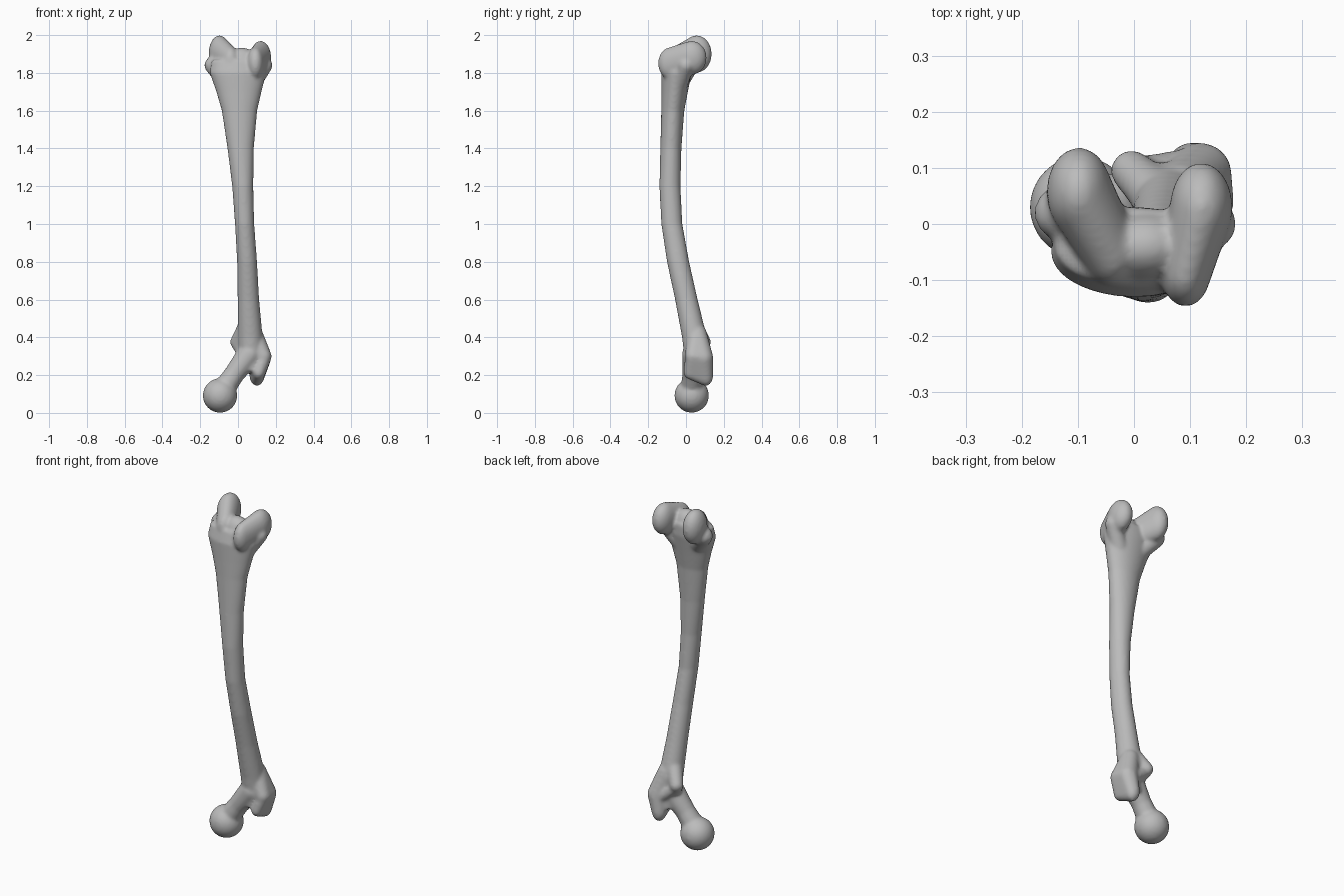
import bpy, bmesh, math
from mathutils import Matrix, Vector

cube = bpy.data.objects.get("Cube")
if cube:
    bpy.data.objects.remove(cube, do_unlink=True)

bone = bpy.data.materials.new("bone_grey")
bone.use_nodes = True
COLOUR = (0.5, 0.5, 0.5, 1)
bone.diffuse_color = COLOUR
bone.node_tree.nodes["Principled BSDF"].inputs["Base Color"].default_value = COLOUR

body = bmesh.new()


def merge(part):
    """Add a closed part to the bone body."""
    bmesh.ops.recalc_face_normals(part, faces=part.faces)
    mesh = bpy.data.meshes.new("part")
    part.to_mesh(mesh)
    part.free()
    body.from_mesh(mesh)
    bpy.data.meshes.remove(mesh)


def swell(*balls):
    """Convex skin stretched around ellipsoids given as (centre, radii)."""
    part = bmesh.new()
    for centre, radii in balls:
        if not isinstance(radii, tuple):
            radii = (radii,) * 3
        bmesh.ops.create_icosphere(part, subdivisions=3, radius=1,
                                   matrix=Matrix.LocRotScale(Vector(centre), None, Vector(radii)))
    hull = bmesh.ops.convex_hull(part, input=part.verts)
    junk = set(hull["geom_interior"]) | set(hull["geom_unused"])
    bmesh.ops.delete(part, geom=[v for v in junk if isinstance(v, bmesh.types.BMVert)], context='VERTS')
    hull_faces = set(f for f in hull["geom"] if isinstance(f, bmesh.types.BMFace) and f.is_valid)
    stray = [f for f in part.faces if f not in hull_faces]
    bmesh.ops.delete(part, geom=stray, context='FACES')
    merge(part)


def loft(sections, sides=32):
    """Elliptical rings (z, x, y, rx, ry) bridged and capped."""
    part = bmesh.new()
    rings = []
    for z, x, y, rx, ry in sections:
        angles = [math.tau * i / sides for i in range(sides)]
        rings.append([part.verts.new((x + rx * math.cos(a), y + ry * math.sin(a), z)) for a in angles])
    for low, high in zip(rings, rings[1:]):
        for i in range(sides):
            j = (i + 1) % sides
            part.faces.new((low[i], low[j], high[j], high[i]))
    part.faces.new(rings[0][::-1])
    part.faces.new(rings[-1])
    merge(part)


# Bowed shaft, flaring at the top
loft([(0.22, .07, .055, .06, .055), (0.4, .065, .045, .066, .066),
      (0.6, .055, .002, .057, .06), (0.8, .048, -.042, .053, .059),
      (1.0, .035, -.075, .051, .056), (1.2, .025, -.085, .056, .056),
      (1.4, .014, -.08, .07, .056), (1.6, .008, -.07, .094, .061),
      (1.7, .005, -.06, .12, .07), (1.8, 0, -.05, .15, .08),
      (1.87, 0, -.04, .14, .07)])

# Inner knuckle, outer knuckle and the saddle between them
swell(((-.098, .057, 1.9), (.058, .08, .1)), ((-.04, -.05, 1.86), (.05, .062, .08)))
swell(((-.13, .02, 1.84), .048), ((-.06, -.03, 1.76), .05))
swell(((.12, .03, 1.88), (.056, .08, .09)), ((.092, -.085, 1.85), (.045, .063, .085)))
swell(((.14, .0, 1.84), .043), ((.07, -.04, 1.74), .05))
swell(((.02, -.04, 1.85), (.08, .062, .085)))

# Round head and neck
swell(((-.095, .03, .092), .092))
swell(((.06, .045, .31), .066), ((-.02, .035, .205), .054))
swell(((-.02, .035, .205), .054), ((-.08, .03, .12), .06))

# Large outer lump
swell(((.135, .035, .3), .043), ((.12, .09, .29), .055), ((.08, .06, .42), .05))
swell(((.135, .035, .29), .04), ((.1, .105, .2), (.04, .04, .058)), ((.11, .03, .215), (.035, .045, .04)),
      ((.12, .09, .29), .055))

# Small inner lump and the ridge joining the two
swell(((-.005, .095, .375), .037), ((.04, .05, .45), .045), ((.04, .06, .31), .04))
swell(((0, .09, .36), .03), ((.1, .1, .28), .035))

mesh = bpy.data.meshes.new("leg_bone")
body.to_mesh(mesh)
body.free()
mesh.materials.append(bone)
leg_bone = bpy.data.objects.new("leg_bone", mesh)
bpy.context.collection.objects.link(leg_bone)

# Fuse the parts into one soft skin
fuse = leg_bone.modifiers.new("fuse", 'REMESH')
fuse.mode = 'VOXEL'
fuse.voxel_size = 0.008
fuse.use_smooth_shade = True
soften = leg_bone.modifiers.new("soften", 'SMOOTH')
soften.factor = 0.5
soften.iterations = 10
